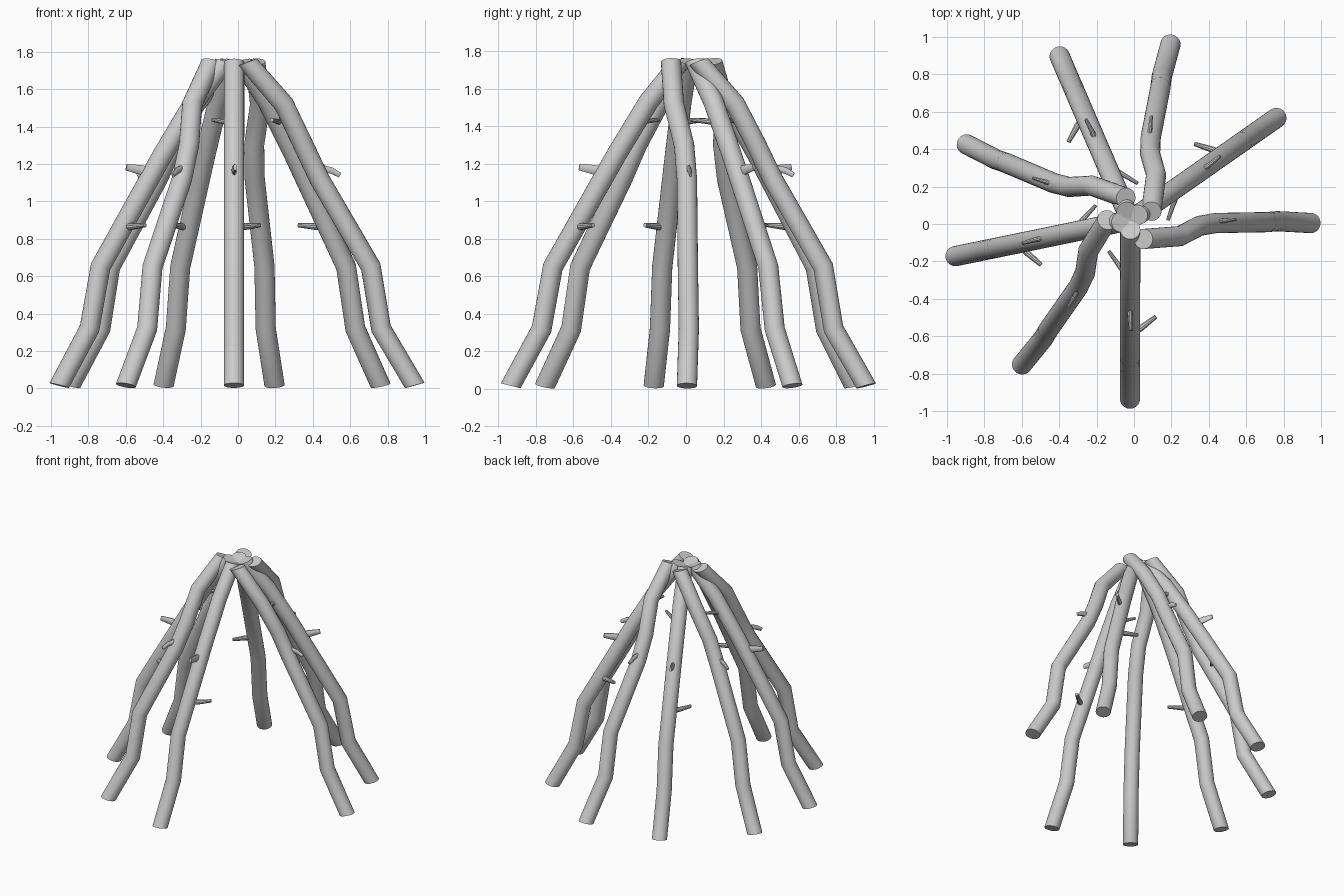
import bpy, bmesh
from math import radians, sin, cos, pi
from mathutils import Vector

if "Cube" in bpy.data.objects:
    bpy.data.objects.remove(bpy.data.objects["Cube"])

CENTRE = (-0.02, 0.02, 0)
Z, Y = Vector((0, 0, 1)), Vector((0, 1, 0))


def sweep(name, path, radii, angle, ref, sides, level_ends=False, flat=1.0):
    """Tube along (radial, sideways, height) points, turned around the stack."""
    pts = [Vector(p) for p in path]
    bm = bmesh.new()
    rings = []
    for i, p in enumerate(pts):
        a = (p - pts[i - 1]).normalized() if i else Vector()
        b = (pts[i + 1] - p).normalized() if i < len(pts) - 1 else Vector()
        n = (a + b).normalized()
        if level_ends and i in (0, len(pts) - 1):
            n = (n + Z).normalized()
        u = (ref - n * ref.dot(n)).normalized()
        v = n.cross(u)
        r = radii[i]
        rings.append([bm.verts.new(p + u * r * flat * cos(2 * pi * k / sides)
                                   + v * r * sin(2 * pi * k / sides))
                      for k in range(sides)])
    for r0, r1 in zip(rings, rings[1:]):
        for k in range(sides):
            m = (k + 1) % sides
            bm.faces.new((r0[k], r0[m], r1[m], r1[k]))
    bm.faces.new(rings[0][::-1])
    bm.faces.new(rings[-1])
    bmesh.ops.recalc_face_normals(bm, faces=bm.faces)
    me = bpy.data.meshes.new(name)
    bm.to_mesh(me)
    bm.free()
    ob = bpy.data.objects.new(name, me)
    bpy.context.collection.objects.link(ob)
    ob.location = CENTRE
    ob.rotation_euler.z = radians(angle)
    bpy.ops.object.select_all(action='DESELECT')
    ob.select_set(True)
    bpy.context.view_layer.objects.active = ob
    bpy.ops.object.shade_smooth_by_angle(angle=radians(35))


R = 0.054
straight = [(.955, 0, .016), (.79, 0, .32), (.73, 0, .65), (.39, 0, 1.25),
            (.22, 0, 1.53), (.05, 0, 1.745)]
crooked = [(.965, -.015, .016), (.785, -.005, .32), (.73, -.01, .65),
           (.455, -.015, 1.12), (.37, -.03, 1.3), (.265, -.085, 1.52),
           (.07, -.10, 1.745)]

for i in range(4):
    # Crooked log with one drooping stub
    a = 78 * i
    sweep(f"crooked_log_{i}", crooked, [R] * 7, a, Y, 24, True)
    sweep(f"crooked_log_stub_{i}", [(.44, -.01, 1.18), (.52, .0, 1.165), (.565, .005, 1.14)],
          [.022, .018, .014], a, Y, 10, flat=.6)
    # Straight log with an outward stub and two side twigs
    a = 35 + 78.3 * i
    sweep(f"straight_log_{i}", straight, [R] * 6, a, Y, 24, True)
    sweep(f"straight_log_stub_{i}", [(.43, 0, 1.15), (.52, 0, 1.17), (.59, .005, 1.183)],
          [.032, .026, .018], a, Y, 10, flat=.5)
    sweep(f"low_twig_{i}", [(.61, 0, .865), (.575, .06, .865), (.515, .138, .873)],
          [.02, .018, .012], a, Z, 10)
    sweep(f"high_twig_{i}", [(.28, 0, 1.43), (.255, -.05, 1.425), (.165, -.115, 1.435)],
          [.018, .015, .01], a, Z, 10)
